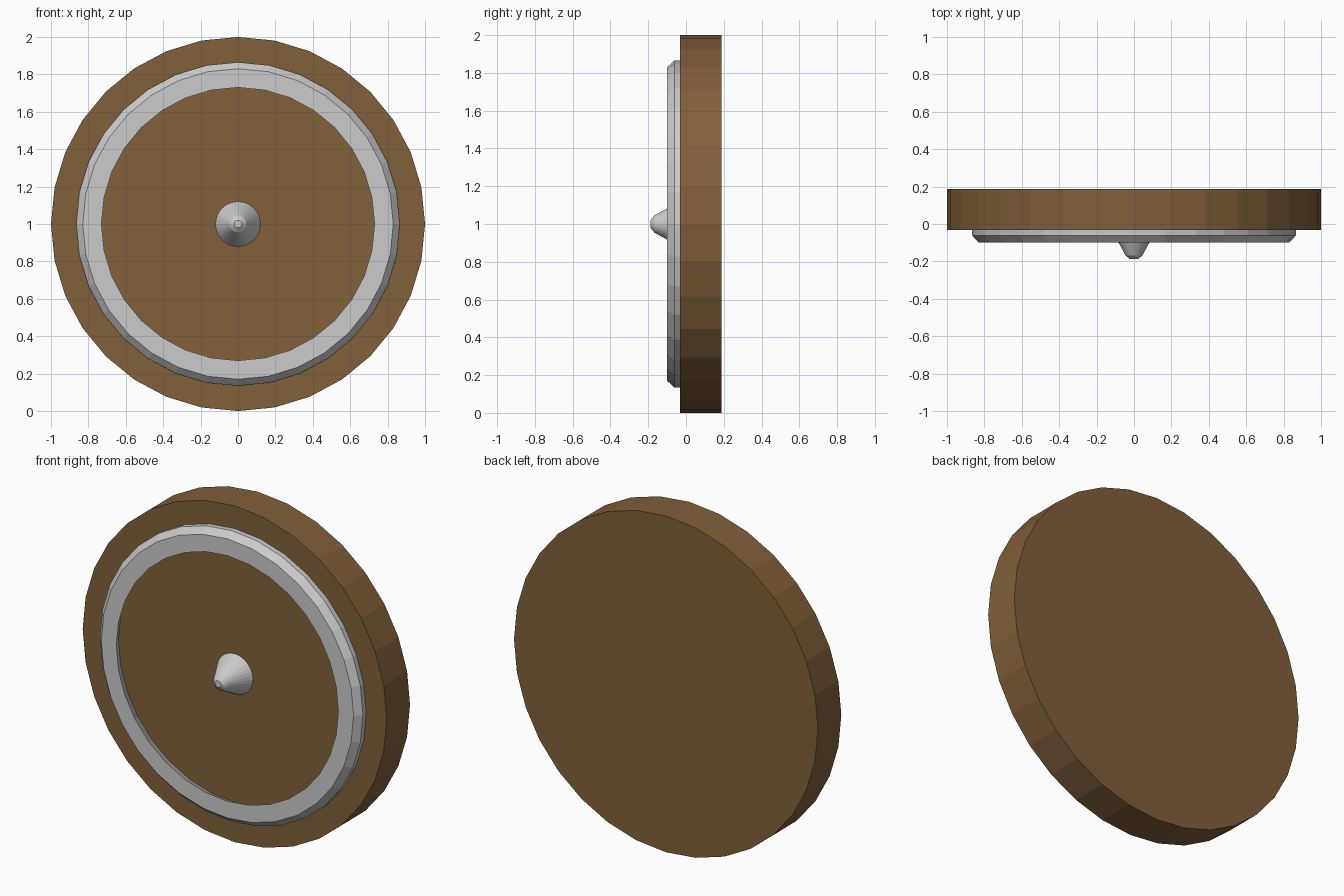
import bpy, bmesh, math

if "Cube" in bpy.data.objects:
    bpy.data.objects.remove(bpy.data.objects["Cube"])

SIDES = 32
CENTRE_Z = 1.0


def lathe(name, profile, closed=False, material=None):
    """Spin (radius, y) points around the y axis; open profiles get end caps."""
    bm = bmesh.new()
    rings = []
    for r, y in profile:
        rings.append([bm.verts.new((r * math.sin(2 * math.pi * i / SIDES), y,
                                    r * math.cos(2 * math.pi * i / SIDES)))
                      for i in range(SIDES)])
    pairs = list(zip(rings, rings[1:]))
    if closed:
        pairs.append((rings[-1], rings[0]))
    for a, b in pairs:
        for i in range(SIDES):
            j = (i + 1) % SIDES
            bm.faces.new((a[i], a[j], b[j], b[i]))
    if not closed:
        bm.faces.new(rings[0])
        bm.faces.new(rings[-1])
    bmesh.ops.recalc_face_normals(bm, faces=bm.faces)
    mesh = bpy.data.meshes.new(name)
    bm.to_mesh(mesh)
    bm.free()
    obj = bpy.data.objects.new(name, mesh)
    obj.location.z = CENTRE_Z
    bpy.context.collection.objects.link(obj)
    if material:
        mesh.materials.append(material)
    return obj


wood = bpy.data.materials.new("wood")
wood.diffuse_color = (0.22, 0.115, 0.043, 1)
wood.use_nodes = True
wood.node_tree.nodes["Principled BSDF"].inputs["Base Color"].default_value = wood.diffuse_color

# Round wooden board
lathe("board", [(1.0, 0.188), (1.0, -0.031)], material=wood)

# Metal band: chamfered outside, slightly undercut inside
lathe("rim_band", [(0.765, -0.031), (0.73, -0.10), (0.83, -0.10),
                   (0.865, -0.062), (0.865, -0.031)], closed=True)

# Central boss
lathe("centre_boss", [(0.12, -0.031), (0.082, -0.10),
                      (0.045, -0.168), (0.02, -0.188)])
